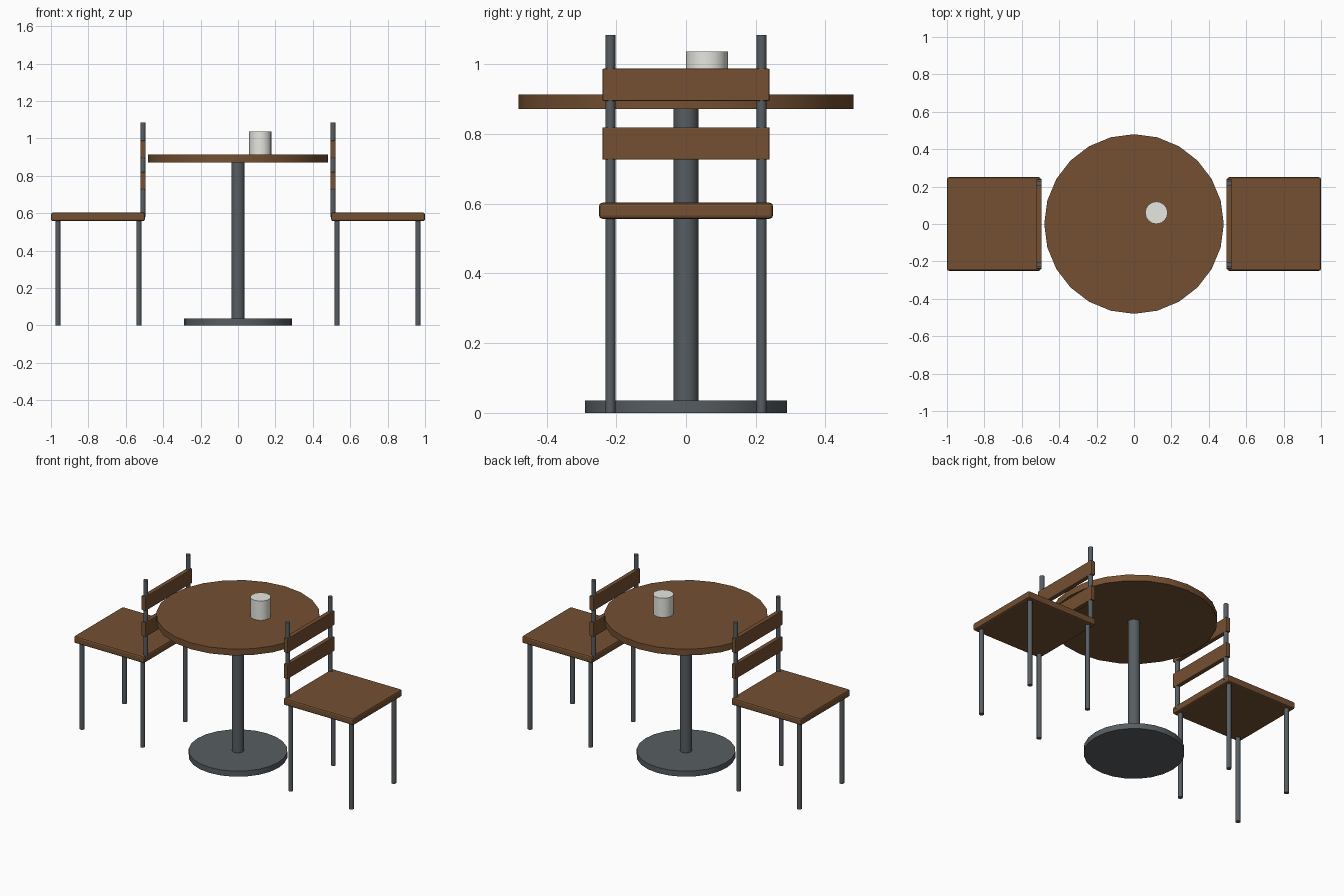
import bpy
import math

if "Cube" in bpy.data.objects:
    bpy.data.objects.remove(bpy.data.objects["Cube"])


def material(name, rgb):
    m = bpy.data.materials.new(name)
    m.diffuse_color = (*rgb, 1.0)
    m.use_nodes = True
    m.node_tree.nodes["Principled BSDF"].inputs["Base Color"].default_value = m.diffuse_color
    return m


WOOD = material("brown wood", (0.175, 0.08, 0.031))
METAL = material("dark grey metal", (0.095, 0.11, 0.122))
CERAMIC = material("off white ceramic", (0.80, 0.80, 0.75))


def cylinder(name, x, y, z0, z1, radius, sides, mat):
    bpy.ops.mesh.primitive_cylinder_add(
        vertices=sides, radius=radius, depth=z1 - z0,
        location=(x, y, (z0 + z1) / 2))
    ob = bpy.context.object
    ob.name = name
    ob.data.materials.append(mat)
    bpy.ops.object.shade_smooth_by_angle(angle=math.radians(40))
    return ob


def box(name, centre, size, mat, bevel):
    bpy.ops.mesh.primitive_cube_add(size=1, location=centre)
    ob = bpy.context.object
    ob.name = name
    ob.scale = size
    bpy.ops.object.transform_apply(location=False, rotation=False, scale=True)
    ob.data.materials.append(mat)
    mod = ob.modifiers.new("soft edges", 'BEVEL')
    mod.width = bevel
    mod.segments = 2
    return ob


# Pedestal table
cylinder("table_base", 0, 0, 0.0, 0.036, 0.29, 24, METAL)
cylinder("table_column", 0, 0, 0.03, 0.875, 0.036, 16, METAL)
cylinder("table_top", 0, 0, 0.872, 0.913, 0.48, 24, WOOD)

# Cup standing on the table
cylinder("cup", 0.12, 0.06, 0.913, 1.037, 0.06, 16, CERAMIC)

# Two chairs, backs towards the table
for side, s in (("left", -1), ("right", 1)):
    box(f"{side}_seat", (s * 0.749, 0, 0.58), (0.502, 0.50, 0.046), WOOD, 0.01)
    for end, y in (("front", -0.217), ("back", 0.217)):
        # Legs and back posts
        cylinder(f"{side}_inner_{end}_leg", s * 0.53, y, 0, 0.565, 0.0145, 10, METAL)
        cylinder(f"{side}_outer_{end}_leg", s * 0.963, y, 0, 0.565, 0.0145, 10, METAL)
        cylinder(f"{side}_{end}_back_post", s * 0.508, y, 0.58, 1.084, 0.0145, 10, METAL)
    # Back slats
    for level, z in (("lower", 0.773), ("upper", 0.941)):
        box(f"{side}_{level}_slat", (s * 0.508, 0, z), (0.029, 0.48, 0.093), WOOD, 0.004)
